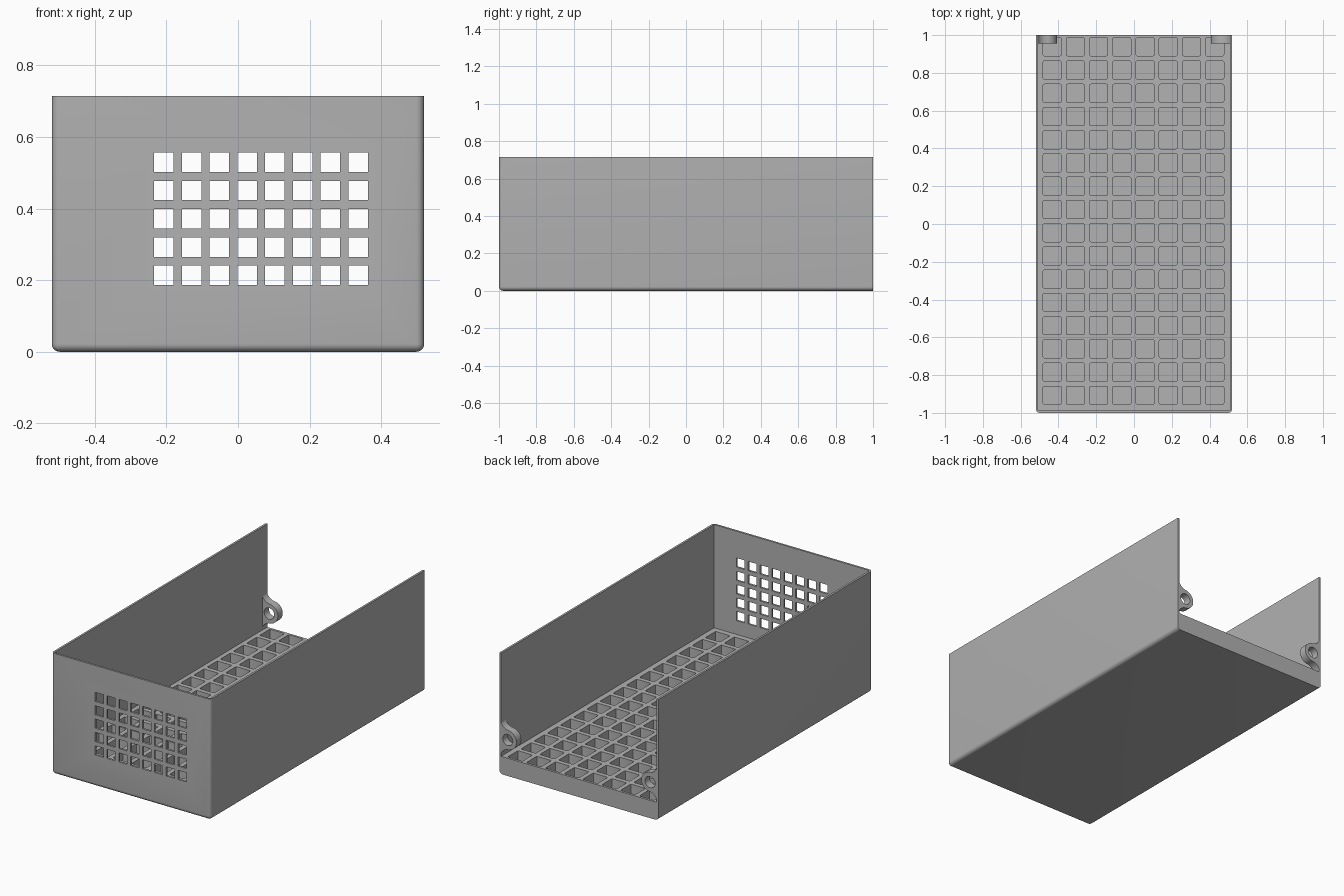
import bpy, bmesh, math
from mathutils import Vector

if "Cube" in bpy.data.objects:
    bpy.data.objects.remove(bpy.data.objects["Cube"], do_unlink=True)

W, H, T = 0.52, 0.715, 0.012      # half width, height, wall thickness
FLOOR, SKIN, R = 0.105, 0.02, 0.022

grey = bpy.data.materials.new("plain grey")
grey.use_nodes = True
grey.diffuse_color = (0.445, 0.445, 0.445, 1)
grey.node_tree.nodes["Principled BSDF"].inputs["Base Color"].default_value = grey.diffuse_color


def add_object(name, bm):
    bmesh.ops.recalc_face_normals(bm, faces=bm.faces)
    mesh = bpy.data.meshes.new(name)
    bm.to_mesh(mesh)
    bm.free()
    mesh.materials.append(grey)
    obj = bpy.data.objects.new(name, mesh)
    bpy.context.collection.objects.link(obj)
    return obj


def box(bm, lo, hi):
    lo, hi = Vector(lo), Vector(hi)
    verts = bmesh.ops.create_cube(bm, size=1)["verts"]
    for v in verts:
        v.co = (lo + hi) / 2 + v.co * (hi - lo)
    return verts


def cut(obj, bm):
    """Subtract a cutter mesh from obj, then discard the cutter."""
    cutter = add_object("cutter", bm)
    cutter.hide_render = True
    mod = obj.modifiers.new("cut", "BOOLEAN")
    mod.operation, mod.solver, mod.object = "DIFFERENCE", "EXACT", cutter
    bpy.context.view_layer.update()
    mesh = bpy.data.meshes.new_from_object(obj.evaluated_get(bpy.context.evaluated_depsgraph_get()))
    obj.modifiers.clear()
    obj.data = mesh
    bpy.data.objects.remove(cutter, do_unlink=True)


def smooth(obj):
    bpy.ops.object.select_all(action="DESELECT")
    obj.select_set(True)
    bpy.context.view_layer.objects.active = obj
    bpy.ops.object.shade_smooth_by_angle(angle=math.radians(30))


# Tray body: block with rounded bottom and front corner edges
bm = bmesh.new()
box(bm, (-W, -1, 0), (W, 1, H))


def rounded(edge):
    mid = (edge.verts[0].co + edge.verts[1].co) / 2
    return (mid.z < 0.01 and mid.y < 0.9) or (mid.y < -0.9 and abs(mid.x) > 0.1)


bmesh.ops.bevel(bm, geom=[e for e in bm.edges if rounded(e)], offset=R,
                segments=6, profile=0.5, affect="EDGES")
tray = add_object("tray_body", bm)

# Cavity, open at the top and back
bm = bmesh.new()
box(bm, (-W + T, -1 + T, FLOOR), (W - T, 1.2, H + 0.2))
cut(tray, bm)

# Grid of blind pockets in the floor
bm = bmesh.new()
half, pitch = 0.048, 0.123
for i in range(8):
    for j in range(16):
        x, y = (i - 3.5) * pitch - 0.003, 0.938 - j * pitch
        box(bm, (x - half, y - half, SKIN), (x + half, y + half, FLOOR + 0.1))
upright = [e for e in bm.edges if abs(e.verts[0].co.z - e.verts[1].co.z) > 0.05]
bmesh.ops.bevel(bm, geom=upright, offset=0.007, segments=2, profile=0.5, affect="EDGES")
cut(tray, bm)

# Vent grid in the front wall
bm = bmesh.new()
for i in range(8):
    for j in range(5):
        x, z = -0.207 + i * 0.0775, 0.2135 + j * 0.079
        box(bm, (x - 0.027, -1.1, z - 0.027), (x + 0.027, -0.95, z + 0.027))
cut(tray, bm)
smooth(tray)


# Mounting lugs: round ear blended into the wall by concave fillets
def lug_outline(cx, cz, r, reach):
    base = W - T / 2
    d = base - cx
    # fillet circle tangent to both the wall and the ear
    f = (reach ** 2 + d ** 2 - r ** 2) / (2 * (r + d))
    fx = base - f
    a = math.atan2(reach, fx - cx)
    upper = [(base - f + f * math.cos(t), cz + reach + f * math.sin(t))
             for t in [(a - math.pi) * k / 8 for k in range(9)]]
    ear = [(cx + r * math.cos(t), cz + r * math.sin(t))
           for t in [a + (math.pi - a) * k / 12 for k in range(1, 13)]]
    top = upper + ear
    return top + [(x, 2 * cz - z) for x, z in reversed(top[:-1])]


for side, name in ((1, "left_lug"), (-1, "right_lug")):
    cx, cz = 0.465, 0.213
    bm = bmesh.new()
    face = bm.faces.new([bm.verts.new((side * x, 0.955, z))
                         for x, z in lug_outline(cx, cz, 0.057, 0.115)])
    ext = bmesh.ops.extrude_face_region(bm, geom=[face])["geom"]
    bmesh.ops.translate(bm, vec=(0, 0.045, 0),
                        verts=[v for v in ext if isinstance(v, bmesh.types.BMVert)])
    lug = add_object(name, bm)
    # Screw hole
    bm = bmesh.new()
    verts = bmesh.ops.create_cone(bm, cap_ends=True, segments=32, radius1=0.033,
                                  radius2=0.033, depth=0.3)["verts"]
    for v in verts:
        v.co = Vector((side * cx + v.co.x, 0.97 + v.co.z, cz + v.co.y))
    cut(lug, bm)
    smooth(lug)
